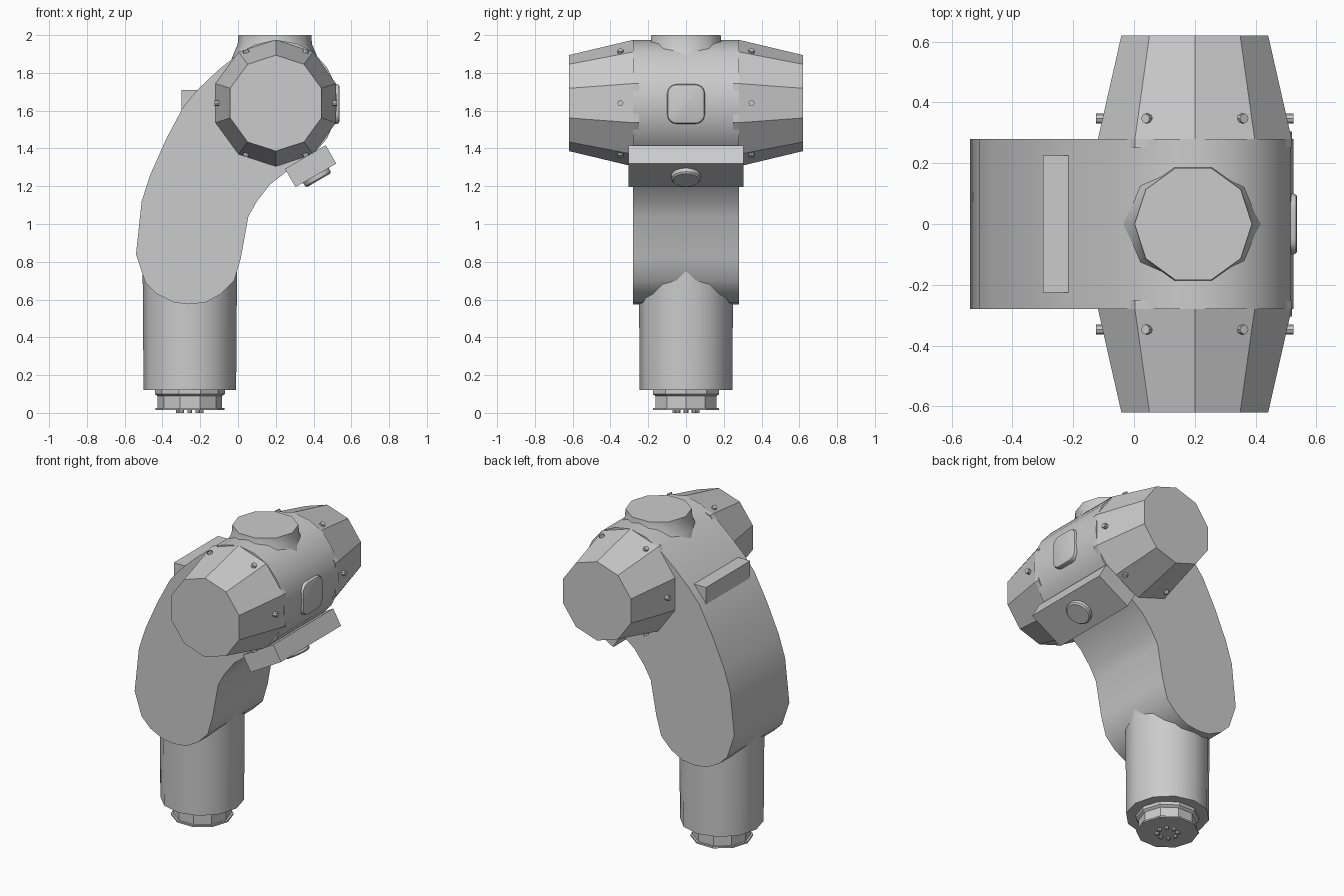
import bpy, bmesh
from math import cos, sin, pi, radians
from mathutils import Vector, Matrix

cube = bpy.data.objects.get("Cube")
if cube:
    bpy.data.objects.remove(cube, do_unlink=True)

grey = bpy.data.materials.new("light grey metal")
grey.use_nodes = True
COLOUR = (0.6, 0.6, 0.6, 1)
grey.diffuse_color = COLOUR
grey.node_tree.nodes["Principled BSDF"].inputs["Base Color"].default_value = COLOUR


def finish(name, bm, smooth=None):
    """Turn a bmesh into a named object, smooth below the given angle."""
    bmesh.ops.recalc_face_normals(bm, faces=bm.faces)
    mesh = bpy.data.meshes.new(name)
    bm.to_mesh(mesh)
    bm.free()
    mesh.materials.append(grey)
    if smooth:
        mesh.shade_smooth()
        mesh.set_sharp_from_angle(angle=radians(smooth))
    obj = bpy.data.objects.new(name, mesh)
    bpy.context.collection.objects.link(obj)
    return obj


def turned(name, origin, axis, first, profile, sides, smooth=None):
    """Rings of (radius, distance along axis); first points to a corner."""
    bm = bmesh.new()
    origin, d, u = Vector(origin), Vector(axis).normalized(), Vector(first).normalized()
    v = d.cross(u)
    rings = []
    for r, h in profile:
        rings.append([bm.verts.new(origin + d * h + r * (u * cos(a) + v * sin(a)))
                      for a in (2 * pi * i / sides for i in range(sides))])
    for low, high in zip(rings, rings[1:]):
        for i in range(sides):
            j = (i + 1) % sides
            bm.faces.new((low[i], low[j], high[j], high[i]))
    bm.faces.new(rings[0])
    bm.faces.new(rings[-1])
    return finish(name, bm, smooth)


def box(name, centre, size, tilt=0, bevel=0):
    """Box tilted about the y axis."""
    bm = bmesh.new()
    m = Matrix.Translation(centre) @ Matrix.Rotation(tilt, 4, 'Y') @ Matrix.Diagonal((*size, 1))
    bmesh.ops.create_cube(bm, size=1, matrix=m)
    if bevel:
        # Round the outline first, then soften the outer rim
        along = [e for e in bm.edges
                 if abs(e.verts[0].co.x - e.verts[1].co.x) > size[0] / 2]
        bmesh.ops.bevel(bm, geom=along, offset=bevel, segments=4, profile=0.5, affect='EDGES')
        right = max(v.co.x for v in bm.verts)
        rim = [e for e in bm.edges if all(v.co.x > right - 0.001 for v in e.verts)]
        bmesh.ops.bevel(bm, geom=rim, offset=0.012, segments=2, profile=0.5, affect='EDGES')
    return finish(name, bm, 40 if bevel else None)


# Curved arm housing: side profile extruded across the width
outline = [(-.26, .575), (-.17, .585), (-.09, .63), (-.02, .70), (.015, .82),
           (.055, 1.04), (.10, 1.12), (.17, 1.21), (.26, 1.28), (.39, 1.36),
           (.47, 1.45), (.515, 1.55), (.525, 1.64), (.515, 1.74), (.47, 1.83),
           (.40, 1.91), (.31, 1.955), (.20, 1.975), (.09, 1.95), (0, 1.90),
           (-.11, 1.81), (-.215, 1.71), (-.29, 1.62), (-.38, 1.45), (-.465, 1.26),
           (-.51, 1.12), (-.54, .84), (-.49, .69), (-.43, .63), (-.34, .585)]
bm = bmesh.new()
face = bm.faces.new([bm.verts.new((x, -.28, z)) for x, z in outline])
extruded = bmesh.ops.extrude_face_region(bm, geom=[face])["geom"]
bmesh.ops.translate(bm, vec=(0, .56, 0),
                    verts=[g for g in extruded if isinstance(g, bmesh.types.BMVert)])
finish("arm_housing", bm, 35)

# Wrist column and its mounting flange
WX = -.255
UP, X = (0, 0, 1), (1, 0, 0)
turned("wrist_column", (WX, 0, 0), UP, X, [(.245, .12), (.25, .78)], 12, 40)
turned("flange_collar", (WX, 0, 0), UP, X, [(.165, .085), (.185, .10), (.185, .13)], 10)
turned("flange_body", (WX, 0, 0), UP, X, [(.17, .02), (.17, .10)], 10)
turned("flange_plate", (WX, 0, 0), UP, X, [(.183, .015), (.183, .025)], 10)
for i in range(8):
    a = 2 * pi * i / 8
    turned("flange_bolt", (WX + .06 * cos(a), .06 * sin(a), 0), UP, X,
           [(.012, 0), (.012, .02)], 8)

# Tapered side covers with a ring of small bolts each
HX, HZ = .20, 1.64
for side, label in ((-1, "front"), (1, "back")):
    turned(label + "_joint_cover", (HX, 0, HZ), (0, side, 0), UP,
           [(.335, .25), (.335, .28), (.254, .62)], 10)
    for i in range(6):
        a = 2 * pi * i / 6
        out = Vector((cos(a), 0, sin(a)))
        turned(label + "_cover_bolt", (HX, side * .347, HZ), out, (0, 1, 0),
               [(.016, .28), (.016, .325)], 8)

# Collar on top of the joint
turned("top_collar", (HX - .005, 0, 0), UP, X,
       [(.235, 1.86), (.215, 1.91), (.197, 1.95), (.193, 2.0)], 10, 40)

# Ledge on the rear curve
box("rear_ledge", (-.235, 0, 1.655), (.13, .45, .11))

# Tilted bracket under the joint, with a round button
down = Vector((.5, 0, -.866))
base = Vector((.4125, 0, 1.2575))
box("tilted_bracket", base - down * .056, (.249, .61, .112), tilt=-radians(30))
turned("bracket_button", base, down, (0, 1, 0),
       [(.078, -.02), (.078, .022), (.07, .03)], 16, 30)

# Rounded access cover on the joint face
box("access_cover", (.505, 0, 1.635), (.064, .20, .21), bevel=.05)
